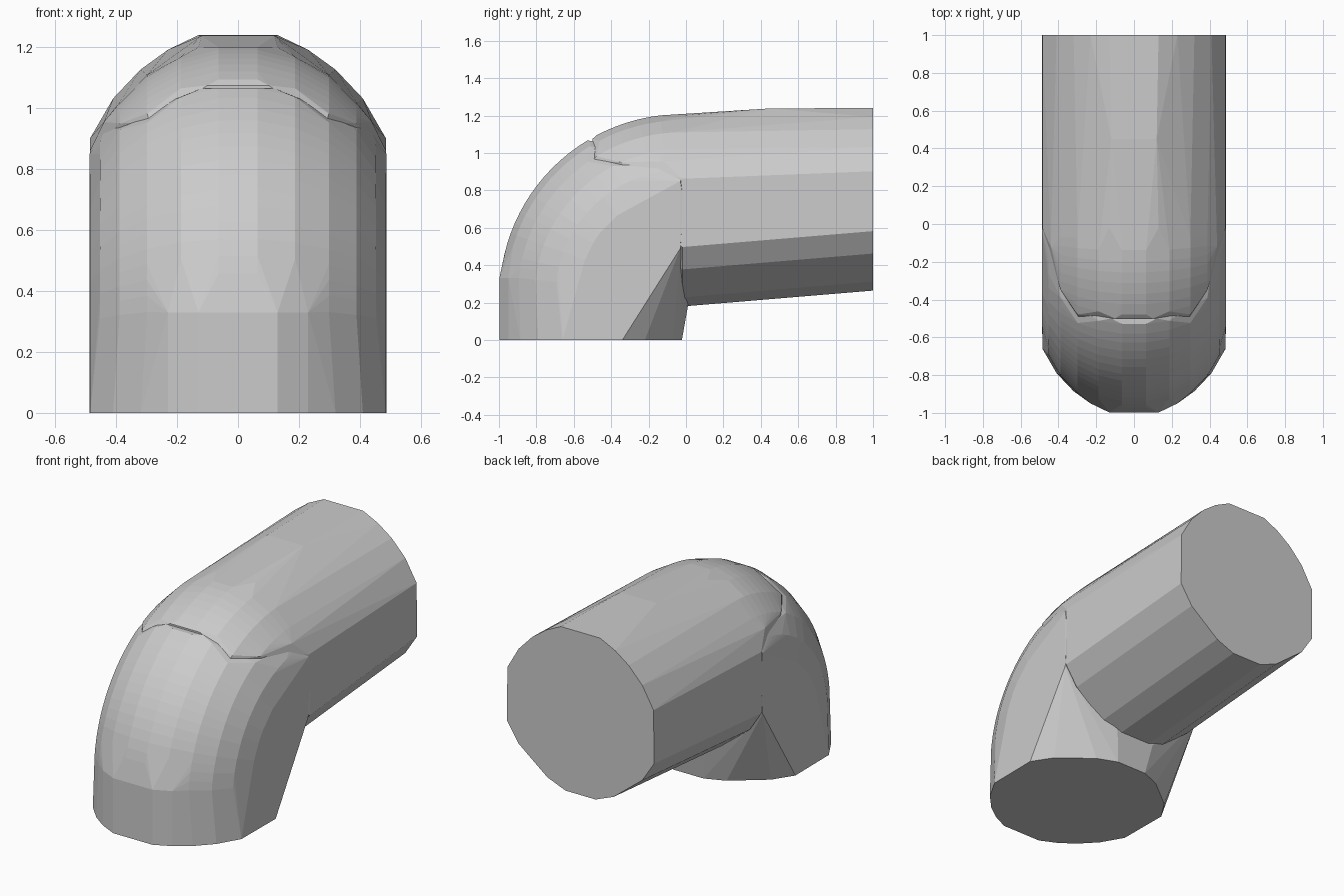
import bpy, bmesh
from math import sin, cos, pi, radians

if "Cube" in bpy.data.objects:
    bpy.data.objects.remove(bpy.data.objects["Cube"])

R = 0.49                       # pipe radius and bend radius
CY, CZ = -0.02, 0.24           # bend centre

# half outline of the pipe section: (across, outward)
HALF = [(0.13, 0.488), (0.23, 0.44), (0.32, 0.375), (0.41, 0.28), (0.485, 0.15),
        (0.488, -0.17), (0.41, -0.29), (0.22, -0.44), (0.10, -0.488)]
SECTION = [(s * x, v) for x, v in HALF for s in (1, -1)]


def both_sides(points):
    return [(s * x, y, z) for x, y, z in points for s in (1, -1)]


def hull(name, points):
    bm = bmesh.new()
    for p in points:
        bm.verts.new(p)
    bmesh.ops.convex_hull(bm, input=bm.verts[:])
    loose = [v for v in bm.verts if not v.link_faces]
    bmesh.ops.delete(bm, geom=loose, context='VERTS')
    bmesh.ops.dissolve_limit(bm, angle_limit=radians(2),
                             verts=bm.verts[:], edges=bm.edges[:])
    bmesh.ops.recalc_face_normals(bm, faces=bm.faces[:])
    me = bpy.data.meshes.new(name)
    bm.to_mesh(me)
    bm.free()
    ob = bpy.data.objects.new(name, me)
    bpy.context.collection.objects.link(ob)
    return ob


# points on the quarter-turn bend
bend = []
for i in range(25):
    a = radians(6 + 84 * i / 24)
    for j in range(24):
        t = 2 * pi * (j + 0.5) / 24
        d = R + R * cos(t)
        bend.append((R * sin(t), CY - d * cos(a), CZ + d * sin(a) - 0.008 * sin(a)))

# seam where the two parts meet
seam = both_sides([(0.12, -0.5, 1.065), (0.29, -0.5, 0.945), (0.43, -0.12, 0.945)])

# lower elbow: flat foot, bend, and the inner corner
foot = [(x, -0.51 - v, 0) for x, v in SECTION]
front = [(x, -0.51 - v, 0.33) for x, v in SECTION if v > 0.4]
inner = both_sides([(0.13, 0.01, 0.18), (0.487, -0.03, 0.49), (0.487, -0.03, 0.85)])
elbow_pts = [p for p in bend if p[1] < -0.5 or p[2] < 0.95]
hull("lower_elbow", foot + front + inner + seam + elbow_pts)

# upper pipe: straight run, a little lower where it meets the bend
end = [(x, 1.0, 0.752 + v) for x, v in SECTION]
root = [(x, -0.02, 0.752 + v - (0.085 if v < 0 else 0.04)) for x, v in SECTION]
crown = both_sides([(0.12, 0.45, 1.238)])
pipe_pts = [p for p in bend if p[1] > -0.5 and p[2] > 0.95]
lip = both_sides([(0.10, -0.5, 1.075), (0.29, -0.5, 0.955), (0.44, -0.12, 0.955)])
hull("upper_pipe", end + root + crown + pipe_pts + lip)
